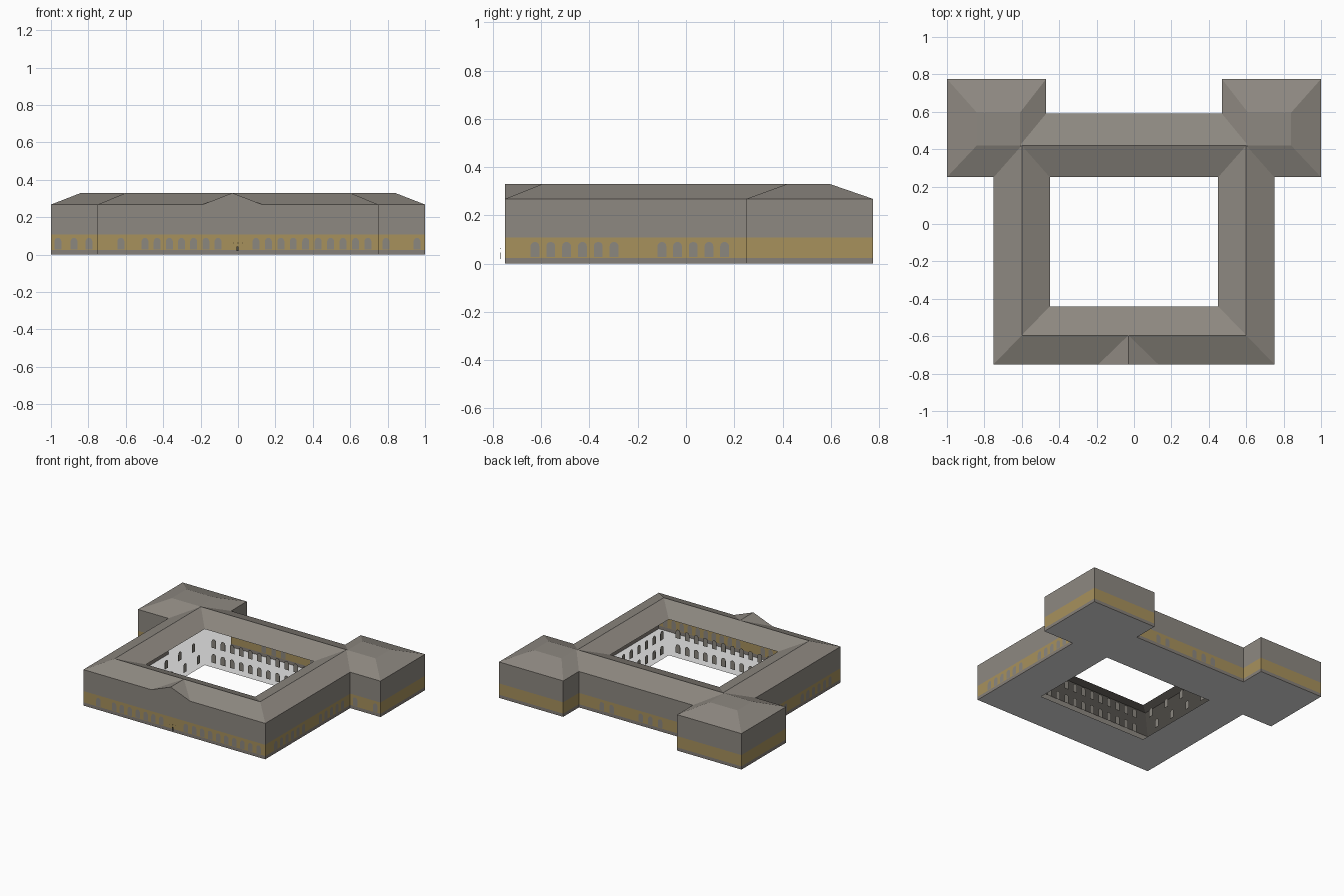
import bpy, bmesh, math
from mathutils import Vector

if "Cube" in bpy.data.objects:
    bpy.data.objects.remove(bpy.data.objects["Cube"])

EAVE, RIDGE = 0.268, 0.33


def material(name, r, g, b):
    m = bpy.data.materials.new(name)
    m.diffuse_color = (r, g, b, 1)
    m.use_nodes = True
    m.node_tree.nodes["Principled BSDF"].inputs["Base Color"].default_value = m.diffuse_color
    return m


STONE = material("warm grey stone", 0.27, 0.248, 0.219)
OCHRE = material("ochre band", 0.39, 0.285, 0.108)
PLINTH = material("plinth grey", 0.24, 0.215, 0.19)
GLASS = material("window grey", 0.26, 0.243, 0.213)
FLOOR = material("floor pale grey", 0.77, 0.77, 0.77)
DARK = material("dark metal", 0.08, 0.08, 0.07)


def finish(name, bm, mats):
    me = bpy.data.meshes.new(name)
    bm.to_mesh(me)
    bm.free()
    for m in mats:
        me.materials.append(m)
    ob = bpy.data.objects.new(name, me)
    bpy.context.collection.objects.link(ob)
    return ob


def arch(u, z0=0.027, z1=0.09, w=0.037):
    """Round-topped window outline."""
    r = w / 2
    top = [(u + r * math.cos(math.pi * k / 6), z1 - r + r * math.sin(math.pi * k / 6))
           for k in range(7)]
    return [(u - r, z0), (u + r, z0)] + top


def row(start, step, count, **kw):
    return [arch(start + step * i, **kw) for i in range(count)]


def loop_edges(bm, vs):
    return [bm.edges.get((a, b)) or bm.edges.new((a, b)) for a, b in zip(vs, vs[1:] + vs[:1])]


def fill(bm, edges, normal, mat_id):
    """Fill a flat outline with holes, facing the given way."""
    res = bmesh.ops.triangle_fill(bm, edges=edges, use_beauty=True, normal=normal)
    for f in res["geom"]:
        if isinstance(f, bmesh.types.BMFace):
            f.material_index = mat_id
            f.normal_update()
            if f.normal.dot(normal) < 0:
                f.normal_flip()


# Window positions cut into the ochre band, by wall number of the outline
side = row(-0.626, 0.0656, 6) + row(-0.1, 0.065, 5)
windows = {
    0: side, 10: side,
    1: [arch(0.791), arch(0.957)],
    9: [arch(u) for u in (-0.963, -0.877, -0.797)],
    5: row(-0.2, 0.08, 3) + row(0.2, 0.08, 2),
    11: [arch(-0.626)] + row(-0.497, 0.065, 7) + row(0.096, 0.0665, 10),
}

# Outer walls around the main block and two corner pavilions
half = [(0.75, -0.75), (0.75, 0.25), (1, 0.25), (1, 0.775), (0.47, 0.775), (0.47, 0.59)]
outer = half + [(-x, y) for x, y in reversed(half)]
bm = bmesh.new()
rings = [[bm.verts.new((x, y, z)) for x, y in outer] for z in (0, 0.024, 0.108, EAVE)]
for level, (lo, hi) in enumerate(zip(rings, rings[1:])):
    for i in range(len(outer)):
        j = (i + 1) % len(outer)
        quad = [lo[i], lo[j], hi[j], hi[i]]
        if level != 1 or i not in windows:
            bm.faces.new(quad).material_index = level
            continue
        d = lo[j].co - lo[i].co
        normal = Vector((d.y, -d.x, 0)).normalized()
        edges = loop_edges(bm, quad)
        panes = []
        for shape in windows[i]:
            p = lo[i].co
            vs = [bm.verts.new((u, p.y, z) if abs(d.x) > abs(d.y) else (p.x, u, z))
                  for u, z in shape]
            edges += loop_edges(bm, vs)
            panes.append(vs)
        fill(bm, edges, normal, 1)
        for vs in panes:
            f = bm.faces.get(vs) or bm.faces.new(vs)
            f.material_index = 3
            f.normal_update()
            if f.normal.dot(normal) < 0:
                f.normal_flip()
finish("walls", bm, [PLINTH, OCHRE, STONE, GLASS])

# Floor slab with the courtyard opening; the courtyard side is open under the eaves
bm = bmesh.new()
inner = [(-0.45, -0.44), (-0.45, 0.25), (0.45, 0.25), (0.45, -0.44)]
edges = []
for outline in (outer, inner):
    edges += loop_edges(bm, [bm.verts.new((x, y, 0)) for x, y in outline])
fill(bm, edges, Vector((0, 0, -1)), 0)
finish("floor", bm, [FLOOR])


def rect(x0, x1, y0, y1, z):
    return [(x0, y0, z), (x1, y0, z), (x1, y1, z), (x0, y1, z)]


def sloped(name, rings, cap=False):
    """Hipped roof lofted through rectangular rings."""
    bm = bmesh.new()
    vs = [[bm.verts.new(c) for c in r] for r in rings]
    for a, b in zip(vs, vs[1:]):
        for i in range(4):
            j = (i + 1) % 4
            bm.faces.new((a[i], a[j], b[j], b[i]))
    if cap:
        bm.faces.new(vs[-1])
    finish(name, bm, [STONE])


# Roofs
sloped("main_roof", [rect(-0.75, 0.75, -0.75, 0.59, EAVE),
                     rect(-0.6, 0.6, -0.595, 0.42, RIDGE),
                     rect(-0.45, 0.45, -0.44, 0.25, EAVE)])
for name, x0, x1, t0, t1 in (("right", 0.47, 1, 0.61, 0.84), ("left", -1, -0.47, -0.84, -0.61)):
    sloped(name + "_pavilion_roof", [rect(x0, x1, 0.25, 0.775, EAVE),
                                     rect(t0, t1, 0.42, 0.595, RIDGE)], True)

# Front gable
bm = bmesh.new()
l, r, top, back = [bm.verts.new(c) for c in ((-0.19, -0.75, EAVE), (0.13, -0.75, EAVE),
                                             (-0.03, -0.75, RIDGE), (-0.03, -0.595, RIDGE))]
for f in ((l, r, top), (r, back, top), (l, top, back)):
    bm.faces.new(f)
finish("front_gable", bm, [STONE])


def plates(name, shapes, axis, at, sign, mat, thick=0.001):
    """Thin plates; axis is their direction, sign the way they face."""
    bm = bmesh.new()
    n = Vector((0, sign, 0)) if axis == "x" else Vector((sign, 0, 0))
    for shape in shapes:
        vs = [bm.verts.new((u, at, z) if axis == "x" else (at, u, z)) for u, z in shape]
        f = bm.faces.new(vs)
        ext = bmesh.ops.extrude_face_region(bm, geom=[f])
        bmesh.ops.translate(bm, vec=n * thick,
                            verts=[v for v in ext["geom"] if isinstance(v, bmesh.types.BMVert)])
    bmesh.ops.recalc_face_normals(bm, faces=bm.faces)
    finish(name, bm, [mat])


def box(u0, u1, z0, z1):
    return [(u0, z0), (u1, z0), (u1, z1), (u0, z1)]


# Courtyard window panes in two rows, just inside the eaves
LOW, HIGH = dict(z0=0.035, z1=0.1), dict(z0=0.145, z1=0.21)
for name, y, s in (("back", 0.252, -1), ("front", -0.442, 1)):
    plates("courtyard_" + name + "_windows",
           row(-0.375, 0.075, 11, **LOW) + row(-0.375, 0.075, 11, **HIGH), "x", y, s, GLASS)
plates("courtyard_right_windows", row(-0.36, 0.09, 6, **LOW) + row(-0.36, 0.09, 6, **HIGH),
       "y", 0.452, -1, GLASS)
plates("courtyard_left_windows", row(-0.3, 0.16, 4, **LOW) + row(-0.36, 0.16, 4, **HIGH),
       "y", -0.452, 1, GLASS)

# Small entrance fitting standing just in front of the door
plates("entrance_post", [box(-0.007, 0.004, 0.02, 0.045)], "x", -0.767, -1, DARK)
plates("entrance_lamps", [box(u - 0.002, u + 0.002, 0.06, 0.064) for u in (-0.025, 0, 0.025)],
       "x", -0.767, -1, OCHRE)
